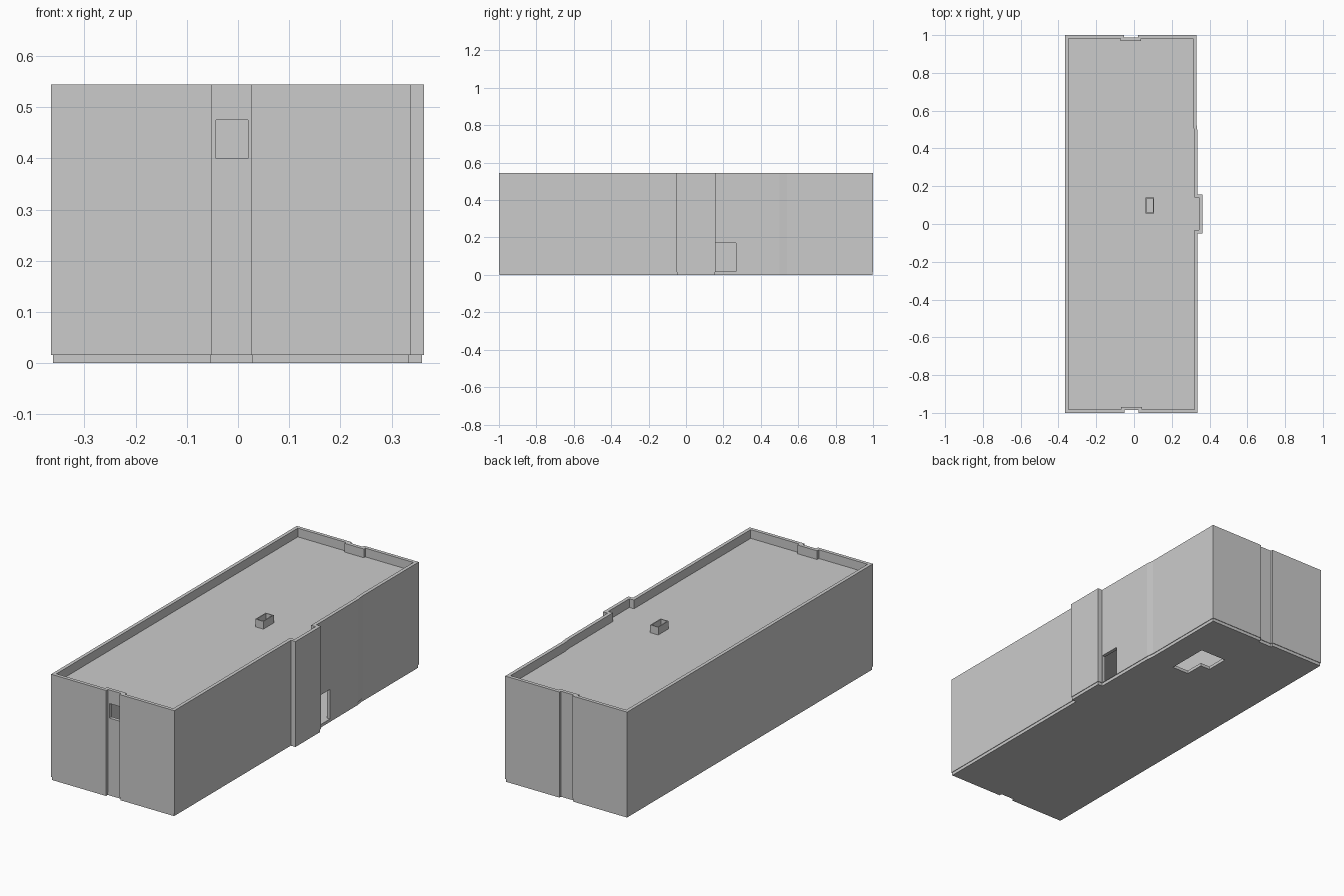
import bpy, bmesh
from mathutils import Vector

if "Cube" in bpy.data.objects:
    bpy.data.objects.remove(bpy.data.objects["Cube"])

H, BASE, ROOF, WALL = 0.545, 0.016, 0.50, 0.018

# Plan outline (counter-clockwise): end recesses and a projecting side bay
OUTLINE = [(-0.365, -1), (-0.051, -1), (-0.051, -0.986), (0.025, -0.986), (0.025, -1),
           (0.337, -1), (0.337, -0.05), (0.363, -0.05), (0.363, 0.157), (0.337, 0.157),
           (0.335, 0.5), (0.33, 0.54), (0.33, 1), (0.02, 1), (0.02, 0.988),
           (-0.053, 0.988), (-0.053, 1), (-0.365, 1)]


def offset(points, d):
    """Inset a counter-clockwise polygon by d with mitred corners."""
    out, n = [], len(points)
    for i in range(n):
        p = Vector(points[i])
        a = (p - Vector(points[i - 1])).normalized()
        b = (Vector(points[(i + 1) % n]) - p).normalized()
        na, nb = Vector((-a.y, a.x)), Vector((-b.y, b.x))
        out.append(tuple(p + (na + nb) * d / (1 + na.dot(nb))))
    return out


def finish(name, bm):
    bmesh.ops.recalc_face_normals(bm, faces=bm.faces)
    mesh = bpy.data.meshes.new(name)
    bm.to_mesh(mesh)
    bm.free()
    ob = bpy.data.objects.new(name, mesh)
    bpy.context.collection.objects.link(ob)
    return ob


def slab(name, points, z0, z1):
    bm = bmesh.new()
    lo, hi = [[bm.verts.new((x, y, z)) for x, y in points] for z in (z0, z1)]
    n = len(points)
    bm.faces.new(lo[::-1])
    bm.faces.new(hi)
    for i in range(n):
        j = (i + 1) % n
        bm.faces.new((lo[i], lo[j], hi[j], hi[i]))
    return finish(name, bm)


def ring(name, points, thick, z0, z1):
    inner, n = offset(points, thick), len(points)
    bm = bmesh.new()
    loops = [[bm.verts.new((x, y, z)) for x, y in pts]
             for pts, z in ((points, z0), (points, z1), (inner, z1), (inner, z0))]
    for k in range(4):
        a, b = loops[k], loops[(k + 1) % 4]
        for i in range(n):
            j = (i + 1) % n
            bm.faces.new((a[i], a[j], b[j], b[i]))
    return finish(name, bm)


def rect(x0, x1, y0, y1):
    return [(x0, y0), (x1, y0), (x1, y1), (x0, y1)]


def cut(ob, points, z0, z1):
    cutter = slab("cutter", points, z0, z1)
    cutter.hide_render = True
    mod = ob.modifiers.new("opening", 'BOOLEAN')
    mod.operation, mod.solver, mod.object = 'DIFFERENCE', 'EXACT', cutter
    bpy.context.view_layer.objects.active = ob
    bpy.ops.object.modifier_apply(modifier=mod.name)
    bpy.data.objects.remove(cutter)


# Outer walls with parapet, front window and side door
walls = ring("outer_walls", OUTLINE, WALL, BASE, H)
cut(walls, rect(-0.043, 0.02, -1.1, -0.94), 0.40, 0.475)
cut(walls, rect(0.30, 0.40, 0.158, 0.268), 0.018, 0.17)

# Slightly inset floor plate with an L-shaped stair opening
floor = slab("floor_plate", offset(OUTLINE, 0.003), 0, BASE)
cut(floor, [(0.09, 0.52), (0.185, 0.52), (0.185, 0.74), (0.035, 0.74), (0.035, 0.62), (0.09, 0.62)],
    -0.1, 0.1)

# Roof deck below the parapet, and the open roof hatch
slab("roof_deck", offset(OUTLINE, WALL - 0.001), ROOF - 0.018, ROOF)
ring("roof_hatch", rect(0.06, 0.106, 0.055, 0.14), 0.005, ROOF - 0.005, 0.54)
